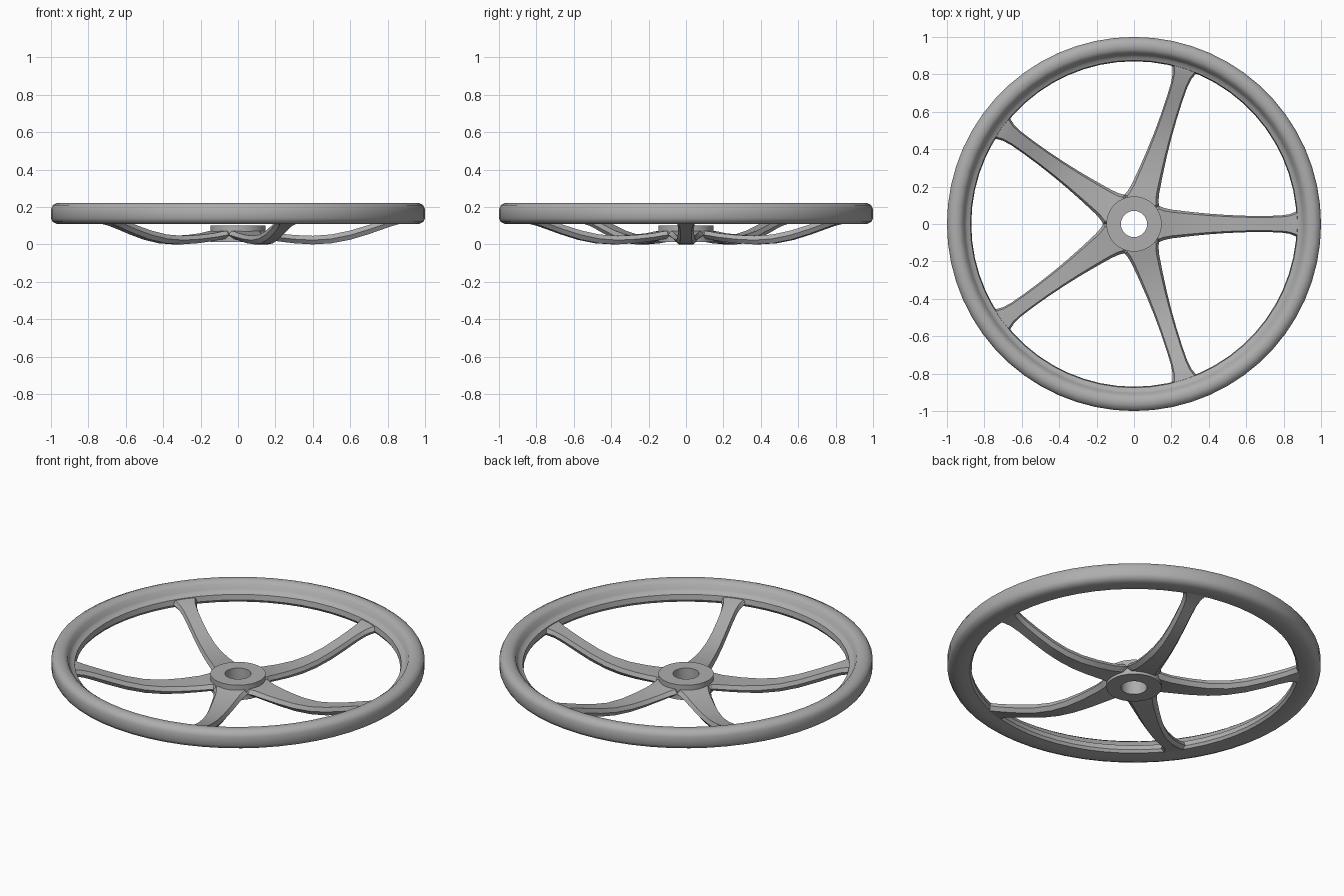
import bpy, bmesh, math
from mathutils import Matrix

cube = bpy.data.objects.get("Cube")
if cube:
    bpy.data.objects.remove(cube, do_unlink=True)

metal = bpy.data.materials.new("grey_metal")
metal.use_nodes = True
grey = (0.42, 0.42, 0.42, 1)
metal.diffuse_color = grey
metal.node_tree.nodes["Principled BSDF"].inputs["Base Color"].default_value = grey


def loft(name, rings, closed, angle):
    """Skin a list of equal rings; closed joins the last to the first."""
    bm = bmesh.new()
    loops = [[bm.verts.new(p) for p in ring] for ring in rings]
    n = len(loops[0])
    pairs = list(zip(loops, loops[1:]))
    if closed:
        pairs.append((loops[-1], loops[0]))
    else:
        bm.faces.new(loops[0])
        bm.faces.new(loops[-1])
    for a, b in pairs:
        for i in range(n):
            j = (i + 1) % n
            bm.faces.new((a[i], a[j], b[j], b[i]))
    bmesh.ops.recalc_face_normals(bm, faces=bm.faces)
    mesh = bpy.data.meshes.new(name)
    bm.to_mesh(mesh)
    bm.free()
    mesh.materials.append(metal)
    obj = bpy.data.objects.new(name, mesh)
    bpy.context.collection.objects.link(obj)
    bpy.ops.object.select_all(action="DESELECT")
    obj.select_set(True)
    bpy.context.view_layer.objects.active = obj
    bpy.ops.object.shade_smooth_by_angle(angle=math.radians(angle))
    return obj


def revolve(name, profile, steps, angle):
    """Turn a closed (radius, height) profile about the z axis."""
    rings = []
    for k in range(steps):
        t = 2 * math.pi * k / steps
        rings.append([(r * math.cos(t), r * math.sin(t), z) for r, z in profile])
    return loft(name, rings, True, angle)


# Rounded rim with a lower inner lip
revolve("rim", [(0.87, 0.13), (0.88, 0.115), (0.92, 0.108), (0.965, 0.108),
                (0.99, 0.12), (1.0, 0.14), (1.0, 0.19), (0.99, 0.21),
                (0.965, 0.222), (0.935, 0.22), (0.915, 0.205), (0.905, 0.18),
                (0.895, 0.168), (0.875, 0.16)], 60, 40)

# Hub disc with a through bore
revolve("hub", [(0.07, 0.012), (0.148, 0.012), (0.148, 0.1), (0.07, 0.1)], 40, 30)

# Dished spokes: radius, half width, bottom height, top height
stations = [(0.09, 0.07, 0.035, 0.075), (0.133, 0.097, 0.03, 0.072),
            (0.16, 0.086, 0.025, 0.068), (0.2, 0.077, 0.018, 0.06),
            (0.3, 0.065, 0.006, 0.05), (0.4, 0.055, 0.0, 0.046),
            (0.5, 0.048, 0.006, 0.053), (0.6, 0.044, 0.025, 0.074),
            (0.7, 0.043, 0.055, 0.104), (0.78, 0.045, 0.083, 0.13),
            (0.83, 0.052, 0.1, 0.145), (0.86, 0.064, 0.108, 0.153),
            (0.885, 0.077, 0.114, 0.158)]
# Cross-section as fractions of half width and height
section = [(-0.7, 0), (0.7, 0), (1, 0.5), (0.82, 1), (-0.82, 1), (-1, 0.5)]
rings = [[(r, w * u, b + (t - b) * v) for u, v in section] for r, w, b, t in stations]
for k in range(5):
    spoke = loft(f"spoke_{k + 1}", rings, False, 30)
    spoke.matrix_world = Matrix.Rotation(2 * math.pi * k / 5, 4, "Z")
